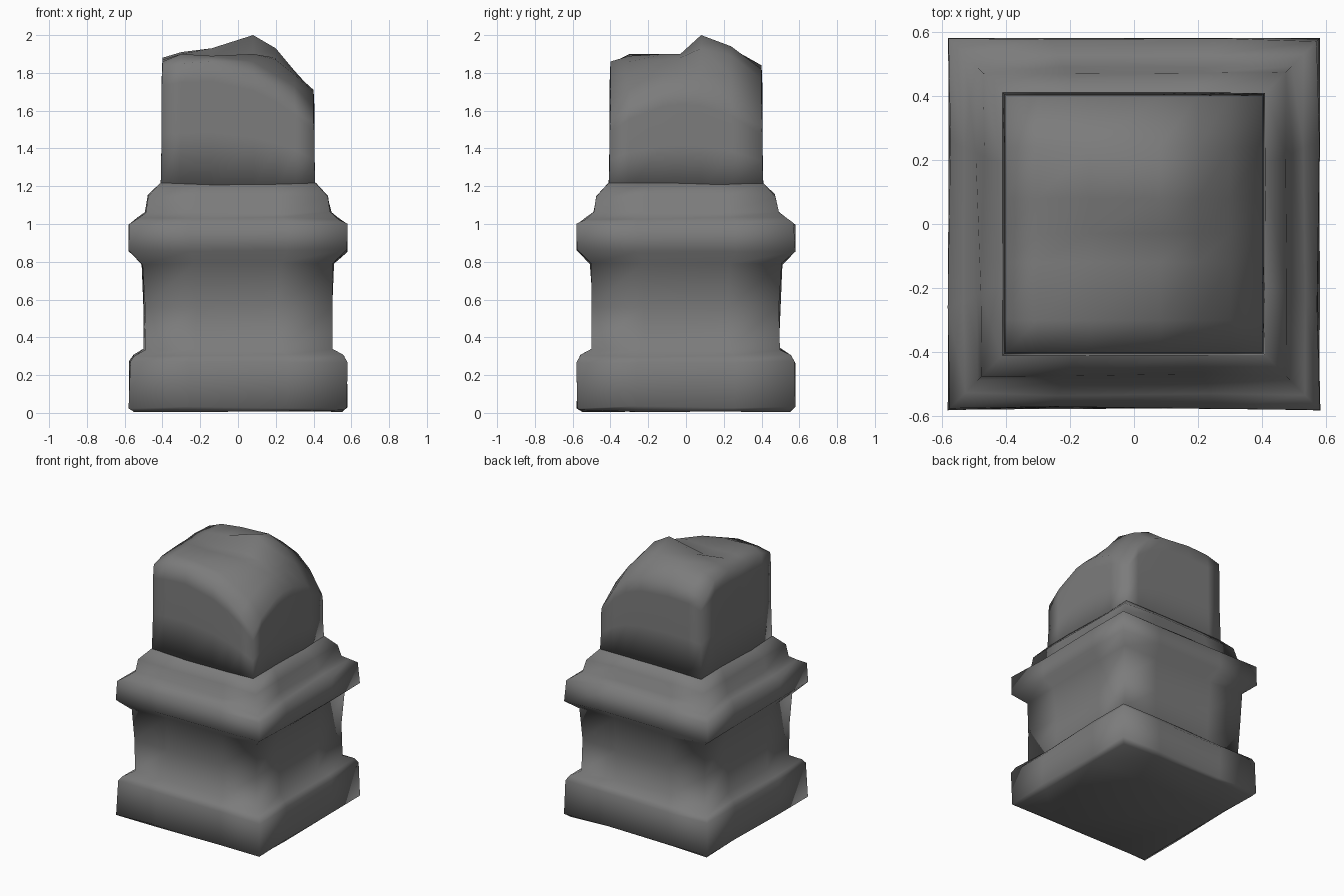
import bpy
import bmesh
import random

random.seed(4)

old = bpy.data.objects.get("Cube")
if old:
    bpy.data.objects.remove(old)

stone = bpy.data.materials.new("weathered grey stone")
stone.use_nodes = True
GREY = (0.2, 0.2, 0.2, 1)
stone.diffuse_color = GREY
stone.node_tree.nodes["Principled BSDF"].inputs["Base Color"].default_value = GREY


def square_loop(steps):
    """Points around a unit square, counter-clockwise from the front -x corner."""
    a = steps[:-1]
    b = steps[:0:-1]
    return ([(t, -1) for t in a] + [(1, t) for t in a]
            + [(t, 1) for t in b] + [(-1, t) for t in b])


def bridge(bm, low, high):
    n = len(low)
    for i in range(n):
        j = (i + 1) % n
        bm.faces.new((low[i], low[j], high[j], high[i]))


def finish(bm, name):
    bmesh.ops.recalc_face_normals(bm, faces=bm.faces[:])
    for face in bm.faces:
        face.smooth = True
    mesh = bpy.data.meshes.new(name)
    bm.to_mesh(mesh)
    bm.free()
    mesh.materials.append(stone)
    obj = bpy.data.objects.new(name, mesh)
    bpy.context.collection.objects.link(obj)
    return obj


def wobble(size=0.006):
    return random.uniform(-size, size)


# Moulded square pedestal: half width and height of each ring
PROFILE = [(0.55, 0.01), (0.575, 0.03), (0.575, 0.27), (0.555, 0.3),
           (0.495, 0.34), (0.495, 0.56), (0.505, 0.79), (0.575, 0.86),
           (0.575, 1.0), (0.53, 1.03), (0.49, 1.06), (0.472, 1.15),
           (0.41, 1.21), (0.38, 1.22)]
bm = bmesh.new()
rings = []
for half, z in PROFILE:
    ring = []
    for x, y in square_loop([-1, -0.45, 0.45, 1]):
        w = half + wobble()
        ring.append(bm.verts.new((x * w, y * w, max(0, z + wobble(0.008)))))
    rings.append(ring)
for low, high in zip(rings, rings[1:]):
    bridge(bm, low, high)
bm.faces.new(rings[0][::-1])
bm.faces.new(rings[-1])
finish(bm, "pedestal")

# Broken block: straight walls below an uneven fractured top
XS = [-0.4, -0.3, -0.14, 0.08, 0.2, 0.3, 0.4]
YS = [-0.4, -0.3, -0.12, -0.03, 0.08, 0.24, 0.4]
TOP = [[1.83, 1.85, 1.86, 1.80, 1.73, 1.65, 1.54],
       [1.86, 1.90, 1.89, 1.86, 1.79, 1.73, 1.62],
       [1.87, 1.90, 1.89, 1.90, 1.87, 1.79, 1.70],
       [1.87, 1.90, 1.88, 1.90, 1.88, 1.80, 1.71],
       [1.88, 1.91, 1.93, 2.00, 1.93, 1.81, 1.70],
       [1.87, 1.91, 1.93, 1.94, 1.89, 1.78, 1.64],
       [1.80, 1.83, 1.84, 1.82, 1.77, 1.68, 1.52]]
bm = bmesh.new()
grid = [[bm.verts.new((x, y, z)) for x, z in zip(XS, row)]
        for y, row in zip(YS, TOP)]
last = len(XS) - 1
for r in range(last):
    for c in range(last):
        bm.faces.new((grid[r][c], grid[r][c + 1],
                      grid[r + 1][c + 1], grid[r + 1][c]))
rim = (grid[0][:-1] + [row[-1] for row in grid[:-1]]
       + grid[-1][:0:-1] + [row[0] for row in grid[:0:-1]])
upper = rim
for blend in (0.85, 0.45, 0):
    lower = []
    for v in rim:
        spread = 1.01 if blend > 0 else 1.025
        lower.append(bm.verts.new((v.co.x * spread, v.co.y * spread,
                                   1.18 + (v.co.z - 1.18) * blend)))
    bridge(bm, lower, upper)
    upper = lower
bm.faces.new(upper[::-1])
finish(bm, "broken_block")
